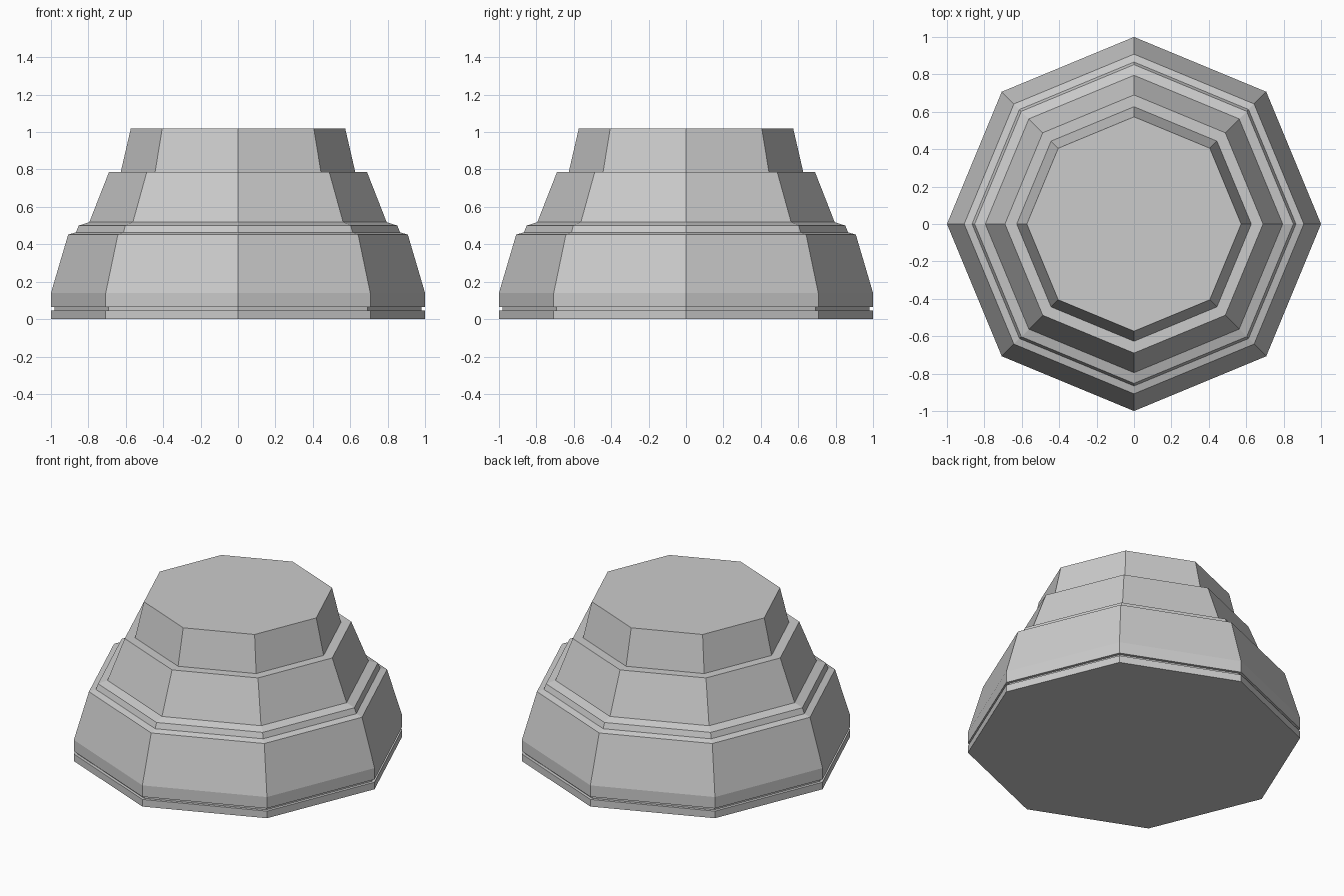
import bpy, bmesh
from math import cos, sin, pi

if "Cube" in bpy.data.objects:
    bpy.data.objects.remove(bpy.data.objects["Cube"])

SIDES = 8

# Stepped outline, bottom to top: (corner radius, height)
PROFILE = [
    (1.00, 0.00), (1.00, 0.047),                  # foot
    (0.98, 0.047), (0.98, 0.065),                 # groove
    (1.00, 0.065), (1.00, 0.14), (0.908, 0.452),  # lower tier
    (0.866, 0.464), (0.852, 0.50), (0.795, 0.518),  # moulding
    (0.69, 0.786), (0.627, 0.786),                # middle tier and ledge
    (0.573, 1.02),                                # upper tier
]


def lathe(name, profile, sides):
    """Sweep a profile into a closed flat-sided solid, corners on the axes."""
    bm = bmesh.new()
    rings = [[bm.verts.new((r * cos(2 * pi * i / sides),
                            r * sin(2 * pi * i / sides), z))
              for i in range(sides)] for r, z in profile]
    for low, high in zip(rings, rings[1:]):
        for i in range(sides):
            j = (i + 1) % sides
            bm.faces.new((low[i], low[j], high[j], high[i]))
    bm.faces.new(rings[0][::-1])
    bm.faces.new(rings[-1])
    mesh = bpy.data.meshes.new(name)
    bm.to_mesh(mesh)
    bm.free()
    obj = bpy.data.objects.new(name, mesh)
    bpy.context.collection.objects.link(obj)
    return obj


# Octagonal stepped pedestal
lathe("stepped_pedestal", PROFILE, SIDES)
